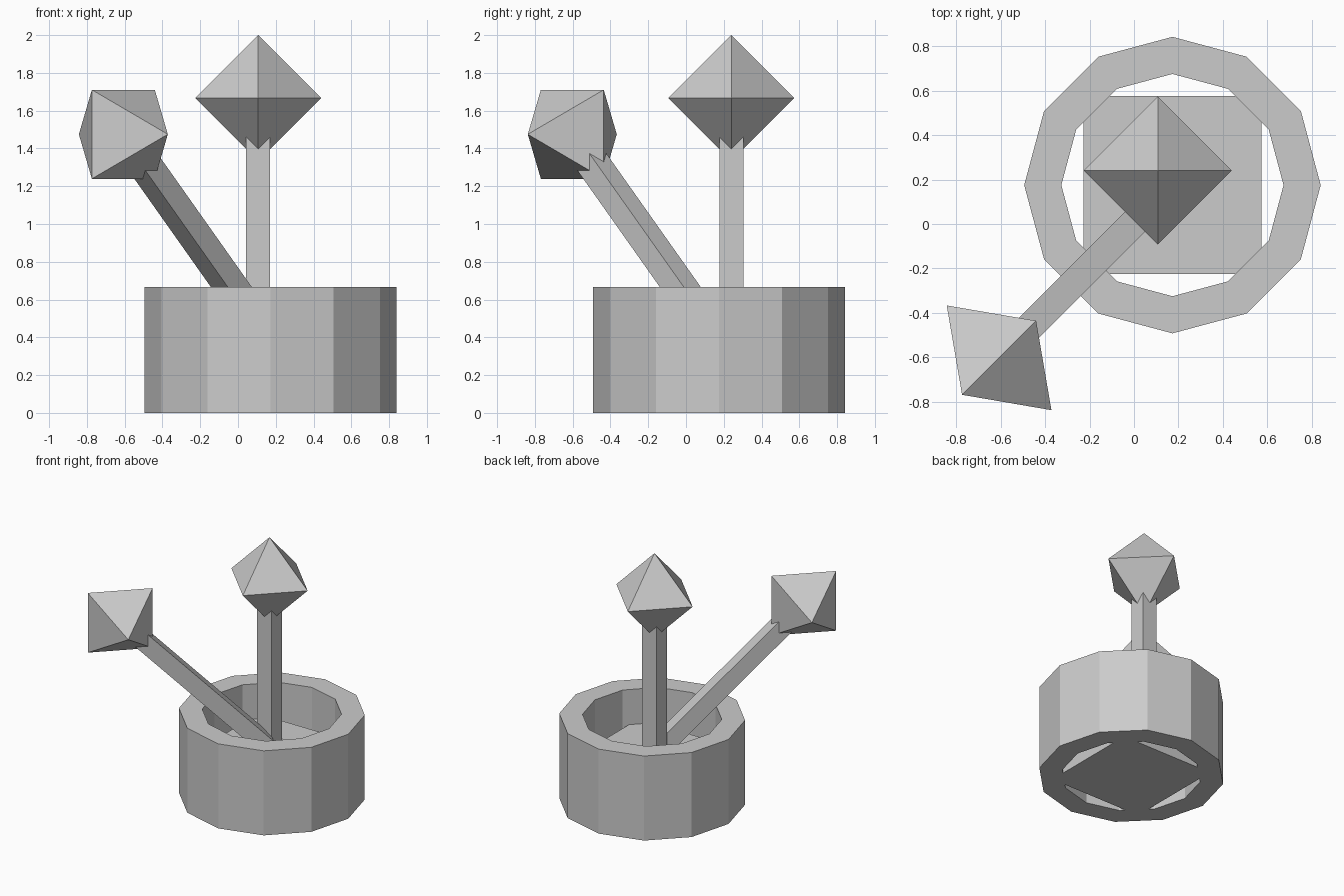
import bpy, bmesh, math
from mathutils import Matrix, Vector

if "Cube" in bpy.data.objects:
    bpy.data.objects.remove(bpy.data.objects["Cube"])


def finish(name, bm, matrix=Matrix()):
    bmesh.ops.recalc_face_normals(bm, faces=bm.faces)
    mesh = bpy.data.meshes.new(name)
    bm.to_mesh(mesh)
    bm.free()
    obj = bpy.data.objects.new(name, mesh)
    obj.matrix_world = matrix
    bpy.context.collection.objects.link(obj)
    return obj


def box(name, size, center, matrix=Matrix()):
    bm = bmesh.new()
    bmesh.ops.create_cube(bm, size=1)
    bmesh.ops.scale(bm, vec=size, verts=bm.verts)
    bmesh.ops.translate(bm, vec=center, verts=bm.verts)
    return finish(name, bm, matrix)


def tube(name, outer, inner, height, sides, center):
    bm = bmesh.new()
    profile = [(outer, 0), (outer, height), (inner, height), (inner, 0)]
    rings = []
    for i in range(sides):
        a = math.tau * i / sides
        rings.append([bm.verts.new((r * math.cos(a), r * math.sin(a), z)) for r, z in profile])
    for i in range(sides):
        p, q = rings[i], rings[(i + 1) % sides]
        for j in range(4):
            k = (j + 1) % 4
            bm.faces.new((p[j], q[j], q[k], p[k]))
    return finish(name, bm, Matrix.Translation(center))


def flower(name, head, tilt, length):
    # Local origin is the head centre; the stem hangs down local -z
    bm = bmesh.new()
    for axis in range(3):
        for s in (-0.333, 0.333):
            co = Vector()
            co[axis] = s
            bm.verts.new(co)
    bmesh.ops.convex_hull(bm, input=bm.verts)
    matrix = Matrix.Translation(head) @ tilt
    finish(name + "_head", bm, matrix)
    box(name + "_stem", (0.127, 0.127, length), (0, 0, -length / 2), matrix)


# Twelve-sided pot wall and square soil block
tube("pot_wall", 0.667, 0.5, 0.667, 12, (0.173, 0.175, 0))
box("soil", (0.8, 0.8, 0.39), (0.173, 0.175, 0.195))

# Upright flower, and one leaning 45 degrees towards the front left
flower("upright_flower", (0.107, 0.24, 1.667), Matrix(), 1.45)
lean = Matrix.Rotation(math.radians(-135), 4, 'Z') @ Matrix.Rotation(math.radians(45), 4, 'Y')
flower("leaning_flower", (-0.607, -0.602, 1.475), lean, 1.5)
